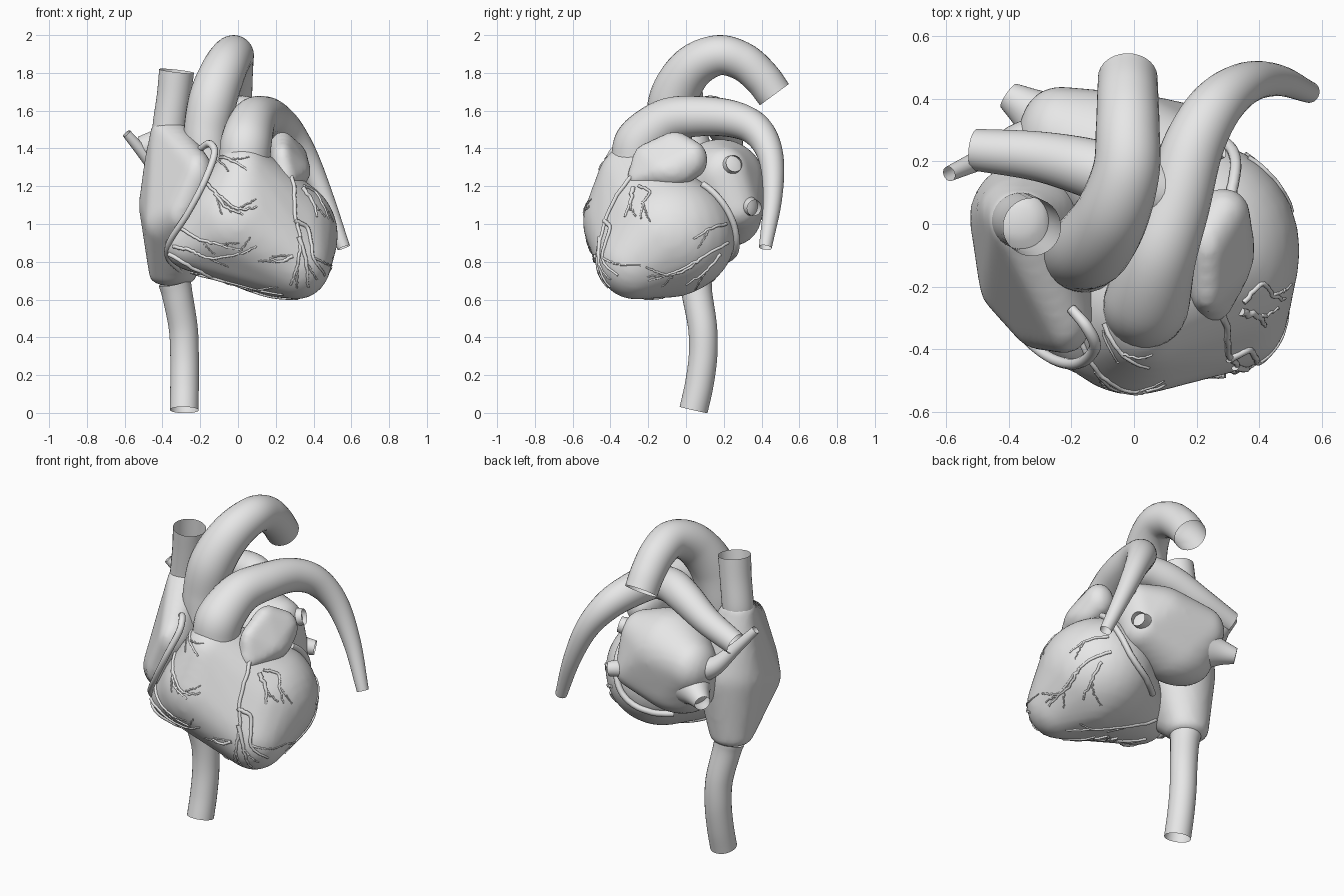
import bpy, bmesh, math, random
from mathutils import Vector, Matrix
from mathutils.bvhtree import BVHTree

random.seed(4)
grey = bpy.data.materials.new("light_grey")
grey.diffuse_color = (0.8, 0.8, 0.8, 1)


def finish(obj):
    """Bake modifiers or curve bevel, then shade smoothly."""
    bpy.ops.object.select_all(action='DESELECT')
    obj.select_set(True)
    bpy.context.view_layer.objects.active = obj
    bpy.ops.object.convert(target='MESH')
    obj = bpy.context.view_layer.objects.active
    obj.data.materials.clear()
    obj.data.materials.append(grey)
    bpy.ops.object.shade_smooth_by_angle(angle=math.radians(50))
    return obj


def blob(name, lumps, smooth=8, voxel=0.02):
    """Organic body: hull around ellipsoids (centre, radii), evenly remeshed."""
    bm = bmesh.new()
    for c, r in lumps:
        m = Matrix.Translation(c) @ Matrix.Diagonal((*r, 1))
        bmesh.ops.create_uvsphere(bm, u_segments=28, v_segments=18, radius=1, matrix=m)
    hull = bmesh.ops.convex_hull(bm, input=bm.verts[:])
    inside = {v for v in hull["geom_interior"] + hull["geom_unused"]
              if isinstance(v, bmesh.types.BMVert)}
    bmesh.ops.delete(bm, geom=list(inside), context='VERTS')
    me = bpy.data.meshes.new(name)
    bm.to_mesh(me)
    bm.free()
    obj = bpy.data.objects.new(name, me)
    bpy.context.collection.objects.link(obj)
    mod = obj.modifiers.new("even", 'REMESH')
    mod.mode, mod.voxel_size = 'VOXEL', voxel
    mod = obj.modifiers.new("soft", 'SMOOTH')
    mod.factor, mod.iterations = 0.5, smooth
    return finish(obj)


def spline(pts, steps):
    """Catmull-Rom samples through points of any dimension."""
    p = [Vector(q) for q in pts]
    p = [2 * p[0] - p[1]] + p + [2 * p[-1] - p[-2]]
    out = []
    for i in range(1, len(p) - 2):
        a, b, c, d = p[i - 1:i + 3]
        for k in range(steps):
            t = k / steps
            out.append(0.5 * (2 * b + (c - a) * t + (2 * a - 5 * b + 4 * c - d) * t * t
                              + (3 * b - a - 3 * c + d) * t ** 3))
    return out + [p[-2]]


def tubes(name, paths, sides=8, caps=False):
    """Round tubes along lists of (x, y, z, radius)."""
    cu = bpy.data.curves.new(name, 'CURVE')
    cu.dimensions = '3D'
    cu.bevel_depth = 1
    cu.bevel_resolution = sides // 2 - 2
    cu.use_fill_caps = caps
    for path in paths:
        s = cu.splines.new('POLY')
        s.points.add(len(path) - 1)
        for pt, q in zip(s.points, path):
            pt.co = (q[0], q[1], q[2], 1)
            pt.radius = q[3]
    obj = bpy.data.objects.new(name, cu)
    bpy.context.collection.objects.link(obj)
    return finish(obj)


def vessel(name, pts):
    return tubes(name, [spline(pts, 8)], sides=28)


# Main chambers
ventricles = blob("ventricles", [
    ((0.205, -0.085, 0.94), (0.325, 0.35, 0.32)),
    ((0.00, -0.26, 1.01), (0.28, 0.287, 0.27)),
    ((0.03, -0.275, 1.21), (0.17, 0.20, 0.22)),
    ((0.31, -0.27, 0.80), (0.185, 0.20, 0.20)),
    ((0.22, -0.09, 0.81), (0.21, 0.25, 0.20)),
    ((-0.23, -0.24, 0.88), (0.16, 0.17, 0.13))])
right_atrium = blob("right_atrium", [
    ((-0.365, 0.01, 1.51), (0.095, 0.095, 0.04)),
    ((-0.345, 0.05, 0.72), (0.125, 0.115, 0.05)),
    ((-0.345, 0.04, 1.34), (0.15, 0.115, 0.10)),
    ((-0.32, 0.02, 1.10), (0.205, 0.19, 0.24)),
    ((-0.385, -0.185, 1.01), (0.11, 0.115, 0.13)),
    ((-0.31, -0.28, 1.06), (0.09, 0.12, 0.12)),
    ((-0.22, -0.29, 1.26), (0.09, 0.125, 0.13))], smooth=6)
left_atrium = blob("left_atrium", [
    ((-0.02, 0.18, 1.22), (0.25, 0.24, 0.23)),
    ((-0.24, 0.28, 1.21), (0.13, 0.16, 0.16)),
    ((0.16, 0.20, 1.26), (0.11, 0.14, 0.15)),
    ((-0.10, 0.23, 1.04), (0.24, 0.17, 0.16)),
    ((0.17, 0.26, 1.08), (0.10, 0.125, 0.11))], smooth=6)
left_auricle = blob("left_auricle", [
    ((0.25, -0.255, 1.24), (0.065, 0.06, 0.05)),
    ((0.235, -0.20, 1.34), (0.06, 0.085, 0.09)),
    ((0.235, -0.06, 1.38), (0.075, 0.11, 0.11)),
    ((0.305, -0.08, 1.28), (0.08, 0.14, 0.085)),
    ((0.285, 0.035, 1.34), (0.085, 0.08, 0.10))], smooth=4)

# Great vessels, open at their cut ends
vessel("aorta", [
    (-0.16, -0.10, 1.32, 0.12), (-0.165, -0.09, 1.48, 0.123), (-0.13, -0.065, 1.67, 0.128),
    (-0.07, 0.03, 1.825, 0.118), (-0.025, 0.17, 1.893, 0.107), (-0.02, 0.30, 1.86, 0.102),
    (-0.02, 0.40, 1.775, 0.098), (-0.02, 0.468, 1.685, 0.095)])
vessel("pulmonary_trunk", [
    (0.035, -0.265, 1.34, 0.135), (0.045, -0.235, 1.44, 0.135), (0.08, -0.10, 1.545, 0.12),
    (0.135, 0.06, 1.57, 0.107), (0.19, 0.25, 1.555, 0.097), (0.265, 0.38, 1.49, 0.085),
    (0.36, 0.45, 1.35, 0.067), (0.46, 0.458, 1.13, 0.05), (0.56, 0.42, 0.875, 0.034)])
vessel("right_pulmonary_artery", [
    (0.12, 0.09, 1.56, 0.095), (0.0, 0.13, 1.58, 0.1), (-0.13, 0.175, 1.55, 0.095),
    (-0.30, 0.215, 1.475, 0.08), (-0.505, 0.237, 1.40, 0.067)])
vessel("upper_vena_cava", [
    (-0.365, 0.01, 1.48, 0.09), (-0.36, 0.01, 1.54, 0.09),
    (-0.34, 0.0, 1.68, 0.09), (-0.325, -0.01, 1.81, 0.093)])
vessel("lower_vena_cava", [
    (-0.335, 0.05, 0.69, 0.087), (-0.32, 0.06, 0.62, 0.081), (-0.29, 0.088, 0.45, 0.077),
    (-0.283, 0.09, 0.30, 0.076), (-0.283, 0.07, 0.15, 0.076), (-0.285, 0.04, 0.015, 0.076)])

# Pulmonary vein stubs
for name, pts in {
    "right_upper_vein": [(-0.28, 0.27, 1.20, 0.09), (-0.38, 0.26, 1.24, 0.055),
                         (-0.48, 0.21, 1.35, 0.035), (-0.59, 0.16, 1.48, 0.024)],
    "right_lower_vein": [(-0.22, 0.28, 1.11, 0.15), (-0.32, 0.355, 1.09, 0.08),
                         (-0.40, 0.41, 1.07, 0.045)],
    "left_upper_vein": [(0.14, 0.20, 1.27, 0.12), (0.22, 0.235, 1.305, 0.06),
                        (0.275, 0.255, 1.32, 0.045)],
    "left_lower_vein": [(0.13, 0.27, 1.11, 0.11), (0.21, 0.33, 1.095, 0.055),
                        (0.275, 0.362, 1.085, 0.042)],
}.items():
    vessel(name, pts)

# Surface vessels: flat routes dropped onto the chambers
deps = bpy.context.evaluated_depsgraph_get()
muscle = BVHTree.FromObject(ventricles, deps)
CAST = {
    "front": (lambda a, b: Vector((a, -3, b)), Vector((0, 1, 0))),
    "left": (lambda a, b: Vector((3, a, b)), Vector((-1, 0, 0))),
    "under": (lambda a, b: Vector((a, b, -3)), Vector((0, 0, 1))),
}


def drape(side, route, r0, r1, wiggle):
    start, direction = CAST[side]
    flat = spline(route, 7)
    path = []
    for i, p in enumerate(flat):
        w = wiggle if 0 < i else 0
        a, b = p[0] + random.uniform(-w, w), p[1] + random.uniform(-w, w)
        hit, normal, _, _ = muscle.ray_cast(start(a, b), direction)
        if hit:
            r = r0 + (r1 - r0) * i / (len(flat) - 1)
            path.append((*(hit + normal * r * 0.3), r))
    return path


def network(name, side, routes, r0, r1, wiggle=0.004, twigs=0):
    paths = []
    for route in routes:
        paths.append(drape(side, route, r0, r1, wiggle))
        # Short side twigs off the outer half of each branch
        for k in range(twigs):
            i = len(route) - 2 - k % 2
            p, q = Vector(route[i]), Vector(route[i + 1])
            turn = Matrix.Rotation((-1) ** k * random.uniform(0.3, 0.6), 2)
            d = turn @ (q - p).normalized() * 0.11
            paths.append(drape(side, [p, p + d * 0.5, p + d], r1 * 1.1, r1 * 0.7, wiggle))
    return tubes(name, [p for p in paths if len(p) > 2], caps=True)


network("front_main_vessels", "front", [
    [(0.24, 1.33), (0.29, 1.22), (0.30, 1.05), (0.33, 0.90), (0.31, 0.77), (0.28, 0.68)],
    [(0.30, 1.02), (0.37, 0.97), (0.40, 0.82), (0.46, 0.73)],
    [(0.32, 0.93), (0.36, 0.80), (0.37, 0.67)],
    [(0.34, 1.19), (0.39, 1.12), (0.42, 1.04)],
    [(-0.36, 0.84), (-0.20, 0.75), (-0.05, 0.69), (0.10, 0.65), (0.24, 0.63)]],
    0.013, 0.006, 0.003, twigs=1)
network("front_branches", "front", [
    [(-0.34, 0.88), (-0.25, 0.86), (-0.15, 0.82), (0.0, 0.84), (0.10, 0.88)],
    [(-0.31, 0.98), (-0.20, 0.92), (-0.10, 0.89), (0.02, 0.86)],
    [(-0.17, 1.22), (-0.10, 1.15), (0.0, 1.08), (0.10, 1.09)],
    [(-0.12, 1.16), (-0.06, 1.09), (0.03, 1.05)],
    [(-0.12, 1.36), (-0.05, 1.34), (0.05, 1.29)],
    [(0.29, 0.83), (0.22, 0.80), (0.17, 0.82)]], 0.010, 0.005, twigs=2)
network("left_branches", "left", [
    [(0.22, 0.90), (0.10, 0.83), (-0.05, 0.75), (-0.20, 0.70)],
    [(0.21, 1.0), (0.12, 0.97), (0.04, 0.92)],
    [(-0.25, 1.2), (-0.19, 1.17), (-0.23, 1.11), (-0.24, 1.03)],
    [(0.08, 0.82), (0.0, 0.76), (-0.10, 0.73), (-0.21, 0.77)],
    [(0.18, 0.84), (0.10, 0.75), (0.0, 0.68)]], 0.009, 0.005, twigs=1)
network("under_branches", "under", [
    [(-0.20, -0.05), (0.0, -0.06), (0.18, -0.12), (0.32, -0.22)],
    [(-0.25, -0.20), (-0.10, -0.26), (0.10, -0.28)]], 0.010, 0.006, twigs=2)

# Thick vessel round the back groove, snapped to the muscle
groove = []
for p in spline([(0.33, 0.12, 1.27), (0.34, 0.22, 1.14), (0.31, 0.29, 1.0),
                 (0.24, 0.31, 0.88), (0.10, 0.29, 0.80), (-0.08, 0.22, 0.75)], 8):
    hit, normal, _, _ = muscle.find_nearest(p)
    groove.append((*(hit + normal * 0.012), 0.018))
tubes("back_groove_vessel", [groove], sides=10, caps=True)

# Thick vessel in the groove between the right chambers
tubes("right_groove_vessel", [spline([
    (-0.20, -0.27, 1.40, 0.016), (-0.15, -0.33, 1.425, 0.019), (-0.125, -0.395, 1.37, 0.019),
    (-0.18, -0.445, 1.22, 0.018), (-0.27, -0.425, 1.05, 0.017), (-0.36, -0.34, 0.91, 0.016),
    (-0.37, -0.22, 0.82, 0.015), (-0.30, -0.08, 0.75, 0.015)], 8)], sides=10, caps=True)
